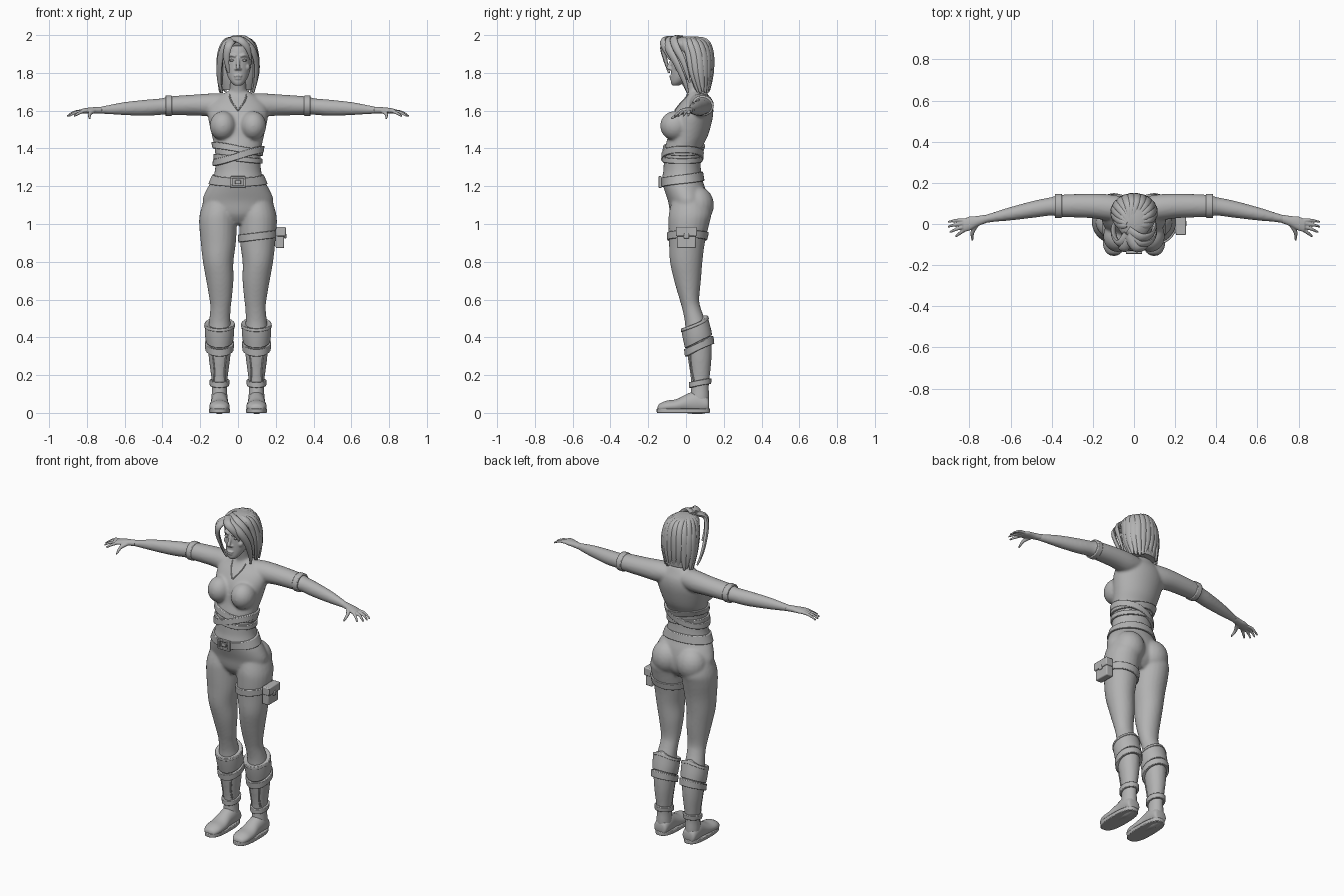
import bpy, bmesh, math, random
from math import sin, cos, pi
from mathutils import Vector, Matrix
from mathutils.bvhtree import BVHTree

random.seed(4)
if "Cube" in bpy.data.objects:
    bpy.data.objects.remove(bpy.data.objects["Cube"])

grey = bpy.data.materials.new("plain grey")
grey.use_nodes = True
grey.diffuse_color = (0.45, 0.45, 0.45, 1)
grey.node_tree.nodes["Principled BSDF"].inputs["Base Color"].default_value = grey.diffuse_color
made = []
X, Y, Z = Vector((1, 0, 0)), Vector((0, 1, 0)), Vector((0, 0, 1))
PLANES = {"x": (Y, Z), "y": (X, Z), "z": (X, Y)}


def spline(rows, n=4):
    """Smooth interpolation through rows of numbers."""
    out = []
    for i in range(len(rows) - 1):
        a, b, c, d = (rows[max(0, min(len(rows) - 1, i + k))] for k in (-1, 0, 1, 2))
        for j in range(n):
            t = j / n
            out.append([0.5 * (2 * q + (r - p) * t + (2 * p - 5 * q + 4 * r - s) * t * t
                        + (3 * q - p - 3 * r + s) * t ** 3) for p, q, r, s in zip(a, b, c, d)])
    return out + [list(rows[-1])]


def tube(bm, rows, axis=None, centre=None, seg=24, n=4, power=1.0, s=1):
    """Loft ellipses (x, y, z, ra, rb); s = -1 mirrors in x."""
    rows = [[r[0] * s, *r[1:]] for r in spline(rows, n)]
    pts = [Vector(r[:3]) for r in rows]
    rings = []
    for i, r in enumerate(rows):
        if axis:
            u, v = PLANES[axis]
        else:
            t = (pts[min(i + 1, len(pts) - 1)] - pts[max(i - 1, 0)]).normalized()
            u = t.cross(pts[i] - Vector(centre)).normalized()
            v = u.cross(t)
        ring = []
        for k in range(seg):
            c, d = cos(2 * pi * k / seg), sin(2 * pi * k / seg)
            c, d = (math.copysign(abs(q) ** power, q) for q in (c, d))
            ring.append(bm.verts.new(pts[i] + u * c * max(r[3], .002) + v * d * max(r[4], .002)))
        rings.append(ring)
    for a, b in zip(rings, rings[1:]):
        for k in range(seg):
            bm.faces.new((a[k], a[k - 1], b[k - 1], b[k]))
    bm.faces.new(rings[0])
    bm.faces.new(rings[-1][::-1])


def ball(bm, loc, size):
    bmesh.ops.create_uvsphere(bm, u_segments=20, v_segments=12, radius=1,
                              matrix=Matrix.Translation(loc) @ Matrix.Diagonal((*size, 1)))


def box(bm, loc, size):
    bmesh.ops.create_cube(bm, size=1, matrix=Matrix.Translation(loc) @ Matrix.Diagonal((*size, 1)))


def finish(name, bm, voxel=0, smooth=4, bevel=0):
    """Turn a bmesh into an object, optionally fused into one skin."""
    bmesh.ops.recalc_face_normals(bm, faces=bm.faces)
    mesh = bpy.data.meshes.new(name)
    bm.to_mesh(mesh)
    bm.free()
    ob = bpy.data.objects.new(name, mesh)
    bpy.context.scene.collection.objects.link(ob)
    if voxel:
        m = ob.modifiers.new("Fuse", "REMESH")
        m.mode, m.voxel_size = "VOXEL", voxel
        m = ob.modifiers.new("Relax", "SMOOTH")
        m.factor, m.iterations = 0.5, smooth
        dg = bpy.context.evaluated_depsgraph_get()
        ob.data = bpy.data.meshes.new_from_object(ob.evaluated_get(dg))
        ob.modifiers.clear()
    if bevel:
        m = ob.modifiers.new("Bevel", "BEVEL")
        m.width, m.segments = bevel, 2
    ob.data.materials.clear()
    ob.data.materials.append(grey)
    made.append(ob)
    return ob


# Body: torso, breasts, buttocks, neck, arms and legs fused
bm = bmesh.new()
torso = [(1.0, .015, .07, .06), (1.05, .015, .165, .095), (1.12, .01, .188, .105),
         (1.18, -.005, .168, .11), (1.23, -.02, .138, .108), (1.28, -.02, .123, .1),
         (1.34, -.02, .119, .097), (1.4, -.014, .124, .098), (1.46, .008, .136, .105),
         (1.52, .022, .15, .11), (1.58, .037, .16, .107), (1.63, .052, .15, .09),
         (1.67, .06, .11, .065), (1.7, .06, .06, .05)]
tube(bm, [(0, y, z, rx, ry) for z, y, rx, ry in torso], "z", seg=40)
tube(bm, [(0, .06, 1.64, .06, .055), (0, .05, 1.7, .045, .045), (0, .025, 1.8, .04, .043)], "z")
leg = [(.09, .02, 1.14, .085, .09), (.103, .022, 1.06, .098, .112), (.106, .015, 1.0, .1, .108),
       (.104, .005, .9, .093, .095), (.105, .001, .8, .081, .086), (.096, .008, .7, .072, .071),
       (.092, .018, .6, .059, .052), (.093, .03, .55, .054, .05), (.097, .05, .48, .057, .056),
       (.098, .065, .4, .064, .068), (.098, .072, .3, .058, .064), (.098, .075, .2, .045, .052),
       (.098, .074, .14, .04, .047), (.098, .073, .08, .043, .05), (.098, .07, .03, .043, .05)]
arm = [(.04, .07, 1.635, .06, .052), (.12, .08, 1.63, .064, .062), (.22, .088, 1.63, .059, .056),
       (.36, .088, 1.626, .054, .05), (.4, .086, 1.622, .045, .044), (.48, .073, 1.616, .042, .043),
       (.6, .05, 1.611, .033, .035), (.68, .034, 1.606, .024, .025), (.74, .02, 1.602, .019, .017)]
for s in (1, -1):
    tube(bm, leg, "z", s=s)
    tube(bm, arm, "x", s=s)
    ball(bm, (s * .08, -.06, 1.52), (.07, .077, .078))
    ball(bm, (s * .085, .06, 1.1), (.092, .088, .1))
body = finish("body", bm, voxel=.008, smooth=6)
skin = BVHTree.FromPolygons([v.co for v in body.data.vertices],
                            [p.vertices for p in body.data.polygons])


def band(name, centre, mid, half, out, reach=.3, flare=0, rows=2, seg=64):
    """Strap hugging the body around a vertical axis; mid(angle) is its height."""
    bm = bmesh.new()
    loops = []
    for k in range(seg):
        a = 2 * pi * k / seg
        d = Vector((cos(a), sin(a), 0))
        outer, inner = [], []
        for j in range(rows):
            f = j / (rows - 1)
            c = Vector((*centre, mid(a) + half * (2 * f - 1)))
            hit = skin.ray_cast(c + d * reach, -d, reach)[0]
            r = (hit - c).length if hit else .06
            outer.append(bm.verts.new(c + d * (r + out + flare * f)))
            inner.append(bm.verts.new(c + d * (r - .004)))
        loops.append(outer + inner[::-1])
    for a, b in zip(loops, loops[1:] + loops[:1]):
        for j in range(len(a)):
            bm.faces.new((a[j - 1], a[j], b[j], b[j - 1]))
    finish(name, bm, bevel=.003)


def seam(bm, path, r=.004):
    """Thin raised line laid on the front of the body; path holds (x, z)."""
    pts = []
    for x, z in spline(path):
        hit = skin.ray_cast(Vector((x, -1, z)), Y)[0]
        if hit:
            pts.append((*hit, r, r))
    tube(bm, pts, centre=(0, 1, 1.3), seg=8, n=1)


# Straps and belt
band("upper_waist_wrap", (0, -.015), lambda a: 1.398 - .02 * cos(a), .017, .012)
band("middle_waist_wrap", (0, -.018), lambda a: 1.36 + .035 * cos(a), .018, .015)
band("lower_waist_wrap", (0, -.02), lambda a: 1.345 - .012 * cos(a), .014, .01)
band("belt", (0, -.015), lambda a: 1.237 + .016 * sin(a), .024, .01)
band("thigh_strap", (.104, .005), lambda a: .935 + .012 * cos(a), .02, .01, reach=.108)

bm = bmesh.new()
for s in (1, -1):
    box(bm, (s * .034, -.137, 1.222), (.012, .016, .062))
    box(bm, (0, -.137, 1.222 + s * .025), (.08, .016, .012))
box(bm, (0, -.135, 1.222), (.03, .014, .022))
finish("belt_buckle", bm, bevel=.003)

bm = bmesh.new()
box(bm, (.222, .002, .925), (.045, .1, .105))
box(bm, (.228, .002, .96), (.05, .112, .05))
box(bm, (.25, .002, .937), (.012, .028, .03))
finish("thigh_pouch", bm, bevel=.007)

bm = bmesh.new()
for s in (1, -1):
    seam(bm, [(s * .045, 1.685), (s * .035, 1.65), (0, 1.6)])
finish("shirt_neckline", bm)

for s, side in ((1, "left"), (-1, "right")):
    # Boots
    leg_axis = (s * .098, .067)
    band(side + "_boot_cuff", leg_axis, lambda a: .428 + .034 * sin(a), .05, .009, .098, .013, 5)
    band(side + "_boot_cuff_rim", leg_axis, lambda a: .472 + .034 * sin(a), .009, .024, .098)
    band(side + "_boot_upper_strap", leg_axis, lambda a: .352 + .034 * sin(a), .02, .015, .098)
    band(side + "_boot_ankle_strap", leg_axis, lambda a: .158 + .01 * sin(a), .015, .012, .098)
    bm = bmesh.new()
    for k in (-1, 1):
        seam(bm, [(s * .098 + k * .03, .17), (s * .098 + k * .028, .23), (s * .098 + k * .038, .32)], .005)
    finish(side + "_boot_seams", bm)
    bm = bmesh.new()
    foot = [(.122, .04, .03, .03), (.11, .045, .043, .045), (.06, .055, .046, .062),
            (.01, .05, .046, .052), (-.05, .037, .053, .036), (-.105, .033, .052, .031),
            (-.14, .026, .036, .022), (-.15, .022, .015, .012)]
    tube(bm, [(.098, y, z, rx, rz) for y, z, rx, rz in foot], "y", s=s)
    finish(side + "_shoe", bm)
    bm = bmesh.new()
    tube(bm, [(.098, -.014, z, .056, .141) for z in (0, .024)], "z", seg=40, n=1, power=.75, s=s)
    finish(side + "_sole", bm, bevel=.004)

    # Sleeve cuff
    bm = bmesh.new()
    tube(bm, [(x, .088, 1.626, .059, .055) for x in (.35, .385)], "x", seg=32, n=1, s=s)
    finish(side + "_sleeve_cuff", bm, bevel=.005)

    # Hand
    bm = bmesh.new()
    tube(bm, [(.72, .025, 1.603, .021, .018), (.76, .014, 1.602, .025, .017),
              (.8, .002, 1.6, .034, .015), (.83, -.008, 1.597, .032, .012)], "x", s=s)
    fingers = [((.822, .018), (.862, .018), (.905, .01)), ((.828, .004), (.87, -.004), (.905, -.014)),
               ((.825, -.012), (.865, -.026), (.895, -.04)), ((.818, -.026), (.845, -.044), (.868, -.062))]
    for i, (a, b, c) in enumerate(fingers):
        tube(bm, [(*a, 1.597, .009, .009), (*b, 1.594 - .003 * i, .008, .008),
                  (*c, 1.57, .005, .005)], centre=(s * .8, 0, 0), seg=10, s=s)
    tube(bm, [(.765, -.002, 1.598, .013, .012), (.785, -.04, 1.582, .01, .01),
              (.785, -.08, 1.556, .005, .005)], centre=(s * .8, 0, 0), seg=10, s=s)
    finish(side + "_hand", bm, voxel=.004, smooth=2)

# Head with nose, brows, lips and cheeks fused
bm = bmesh.new()
skull = [(1.733, -.055, .018, .018), (1.75, -.043, .036, .037), (1.78, -.02, .054, .06),
         (1.82, .004, .066, .083), (1.87, .02, .073, .096), (1.92, .025, .073, .097),
         (1.96, .025, .058, .078), (1.985, .025, .03, .04)]
tube(bm, [(0, y, z, rx, ry) for z, y, rx, ry in skull], "z", seg=32)
tube(bm, [(0, -.07, 1.885, .008, .008), (0, -.083, 1.85, .009, .01), (0, -.092, 1.826, .011, .012),
          (0, -.082, 1.815, .01, .008)], "z", seg=16)
ball(bm, (0, -.08, 1.783), (.022, .009, .0065))
ball(bm, (0, -.077, 1.77), (.019, .01, .0065))
for s in (1, -1):
    tube(bm, [(.012, -.075, 1.887, .007, .007), (.034, -.069, 1.895, .008, .007),
              (.056, -.045, 1.885, .007, .006)], centre=(0, .02, 1.86), seg=12, s=s)
    ball(bm, (s * .044, -.042, 1.83), (.02, .018, .02))
    ball(bm, (s * .012, -.08, 1.82), (.007, .009, .006))
finish("head", bm, voxel=.004, smooth=3)
bm = bmesh.new()
for s in (1, -1):
    ball(bm, (s * .032, -.064, 1.866), (.015, .01, .0065))
finish("eyes", bm)

# Hair: inner mass plus overlapping locks
bm = bmesh.new()
mass = [(1.71, .085, .08, .045), (1.78, .077, .094, .06), (1.86, .07, .101, .066),
        (1.92, .045, .1, .088), (1.96, .022, .084, .095), (1.985, .02, .05, .06), (1.992, .02, .02, .02)]
tube(bm, [(0, y, z, rx, ry) for z, y, rx, ry in mass], "z", seg=36)
finish("hair_mass", bm)
bm = bmesh.new()
core = (0, .03, 1.85)
for i in range(14):
    a = math.radians(-22 + 224 * i / 13)
    j = random.uniform(-.012, .012)
    c, d = cos(a), sin(a)
    tube(bm, [(-.015 + .02 * c, .0 + .02 * d, 1.984, .012, .008),
              (.07 * c, .025 + .08 * d, 1.966 + j * .3, .02, .014),
              (.096 * c, .052 + .083 * d, 1.9, .024, .014),
              (.1 * c, .065 + .07 * d, 1.8, .022, .013),
              (.088 * c + j, .08 + .045 * d, 1.705 + j, .006, .005)], centre=core, seg=12)
fringe = [[(-.03, -.05, 1.978), (.02, -.098, 1.972), (.075, -.09, 1.925), (.098, -.05, 1.85),
           (.093, -.01, 1.76), (.08, .01, 1.695)],
          [(-.03, -.03, 1.982), (.03, -.065, 1.982), (.08, -.055, 1.94), (.1, -.015, 1.86), (.095, .02, 1.75)],
          [(-.03, -.05, 1.978), (-.065, -.095, 1.95), (-.093, -.07, 1.88), (-.1, -.02, 1.77), (-.085, .01, 1.695)],
          [(-.025, -.07, 1.975), (-.05, -.12, 1.945), (-.062, -.112, 1.88), (-.05, -.09, 1.8)],
          [(-.03, -.06, 1.98), (.01, -.118, 1.975), (.05, -.115, 1.935), (.068, -.085, 1.87)]]
for path in fringe:
    last = len(path) - 1
    tube(bm, [(*p, .023 * (1 - .75 * (i / last) ** 3), .013 * (1 - .6 * (i / last) ** 3))
              for i, p in enumerate(path)], centre=core, seg=12)
finish("hair_locks", bm)

# Smooth shading with crisp edges
bpy.ops.object.select_all(action="DESELECT")
for ob in made:
    ob.select_set(True)
bpy.context.view_layer.objects.active = body
bpy.ops.object.shade_smooth_by_angle(angle=math.radians(40))
